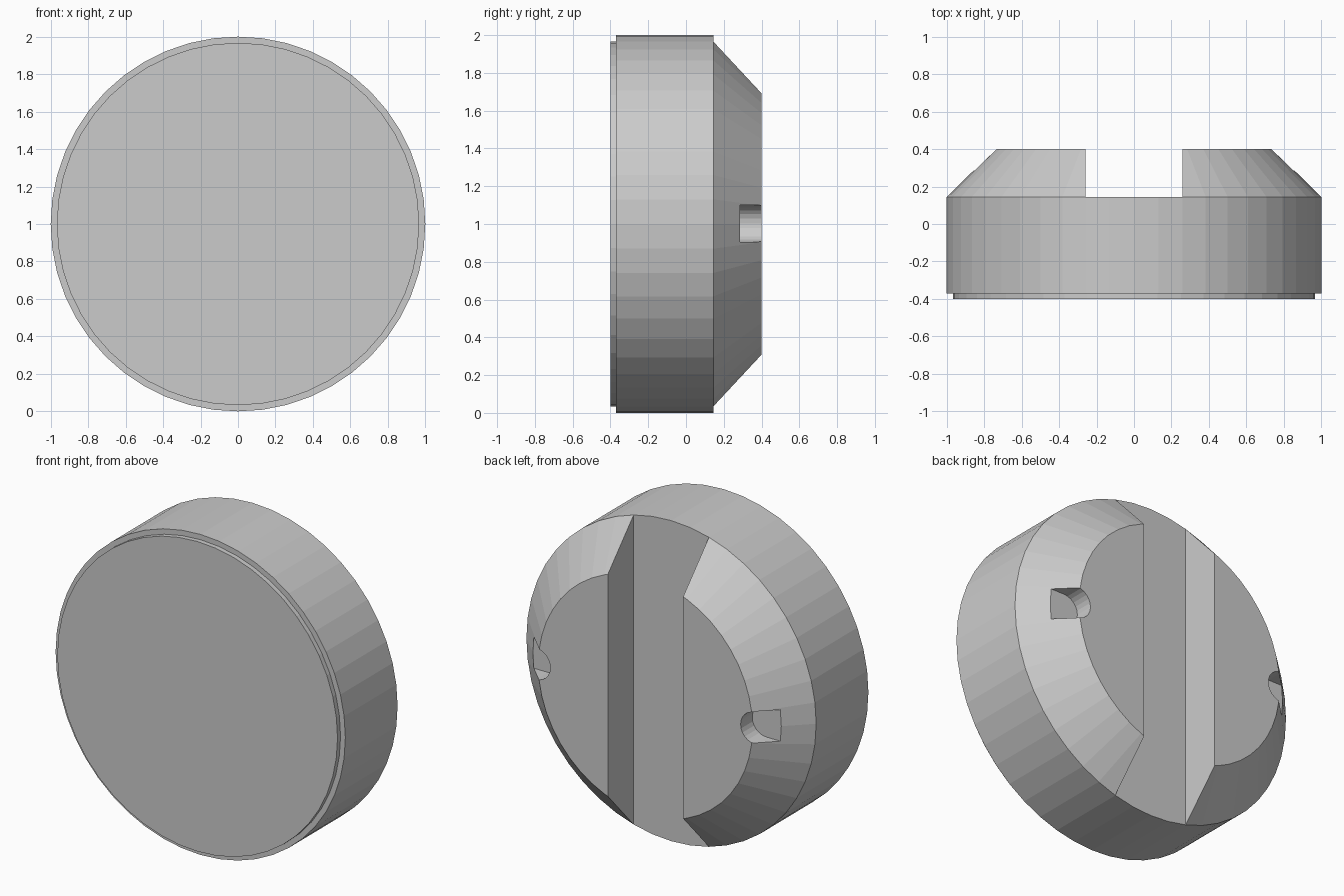
import bpy, bmesh, math
from mathutils import Matrix, Vector

cube = bpy.data.objects.get("Cube")
if cube:
    bpy.data.objects.remove(cube, do_unlink=True)

grey = bpy.data.materials.new("plain grey")
grey.use_nodes = True
colour = (0.6, 0.6, 0.6, 1)
grey.diffuse_color = colour
grey.node_tree.nodes["Principled BSDF"].inputs["Base Color"].default_value = colour

SEGMENTS = 48


def add_object(name, bm):
    bmesh.ops.recalc_face_normals(bm, faces=bm.faces)
    mesh = bpy.data.meshes.new(name)
    bm.to_mesh(mesh)
    bm.free()
    mesh.materials.append(grey)
    obj = bpy.data.objects.new(name, mesh)
    bpy.context.collection.objects.link(obj)
    return obj


def lathe(name, profile):
    """Closed solid turned about the y axis from (radius, y) points."""
    bm = bmesh.new()
    rings = []
    for r, y in profile:
        angles = [2 * math.pi * i / SEGMENTS for i in range(SEGMENTS)]
        rings.append([bm.verts.new((r * math.cos(a), y, 1 + r * math.sin(a))) for a in angles])
    for low, high in zip(rings, rings[1:]):
        for i in range(SEGMENTS):
            j = (i + 1) % SEGMENTS
            bm.faces.new((low[i], low[j], high[j], high[i]))
    bm.faces.new(rings[0])
    bm.faces.new(rings[-1])
    return add_object(name, bm)


def prism(name, outline, y0, y1):
    """Solid with an (x, z) outline, running from y0 to y1."""
    bm = bmesh.new()
    face = bm.faces.new([bm.verts.new((x, y0, z)) for x, z in outline])
    out = bmesh.ops.extrude_face_region(bm, geom=[face])
    verts = [v for v in out["geom"] if isinstance(v, bmesh.types.BMVert)]
    bmesh.ops.translate(bm, verts=verts, vec=(0, y1 - y0, 0))
    return add_object(name, bm)


def cut(target, cutter):
    cutter.hide_render = True
    mod = target.modifiers.new(cutter.name, "BOOLEAN")
    mod.operation = "DIFFERENCE"
    mod.solver = "EXACT"
    mod.object = cutter
    bpy.context.view_layer.objects.active = target
    bpy.ops.object.modifier_apply(modifier=mod.name)
    bpy.data.objects.remove(cutter, do_unlink=True)


# Round body with a stepped front rim and a chamfered back
body = lathe("round_body", [(0.967, -0.4), (0.967, -0.37), (1, -0.37), (1, 0.145), (0.74, 0.4)])

# Wide upright channel across the back
cut(body, prism("channel_cutter", [(-0.26, -0.2), (0.26, -0.2), (0.26, 2.2), (-0.26, 2.2)], 0.145, 0.6))

# Round-ended notch on each side, open through the chamfer
for side in (-1, 1):
    arc = [math.radians(90 + 180 * i / 12) for i in range(13)]
    notch = [(0.755 + 0.098 * math.cos(a), 1.003 + 0.098 * math.sin(a)) for a in arc]
    notch += [(1.1, 0.905), (1.1, 1.101)]
    cut(body, prism("notch_cutter", [(side * x, z) for x, z in notch], 0.285, 0.6))
